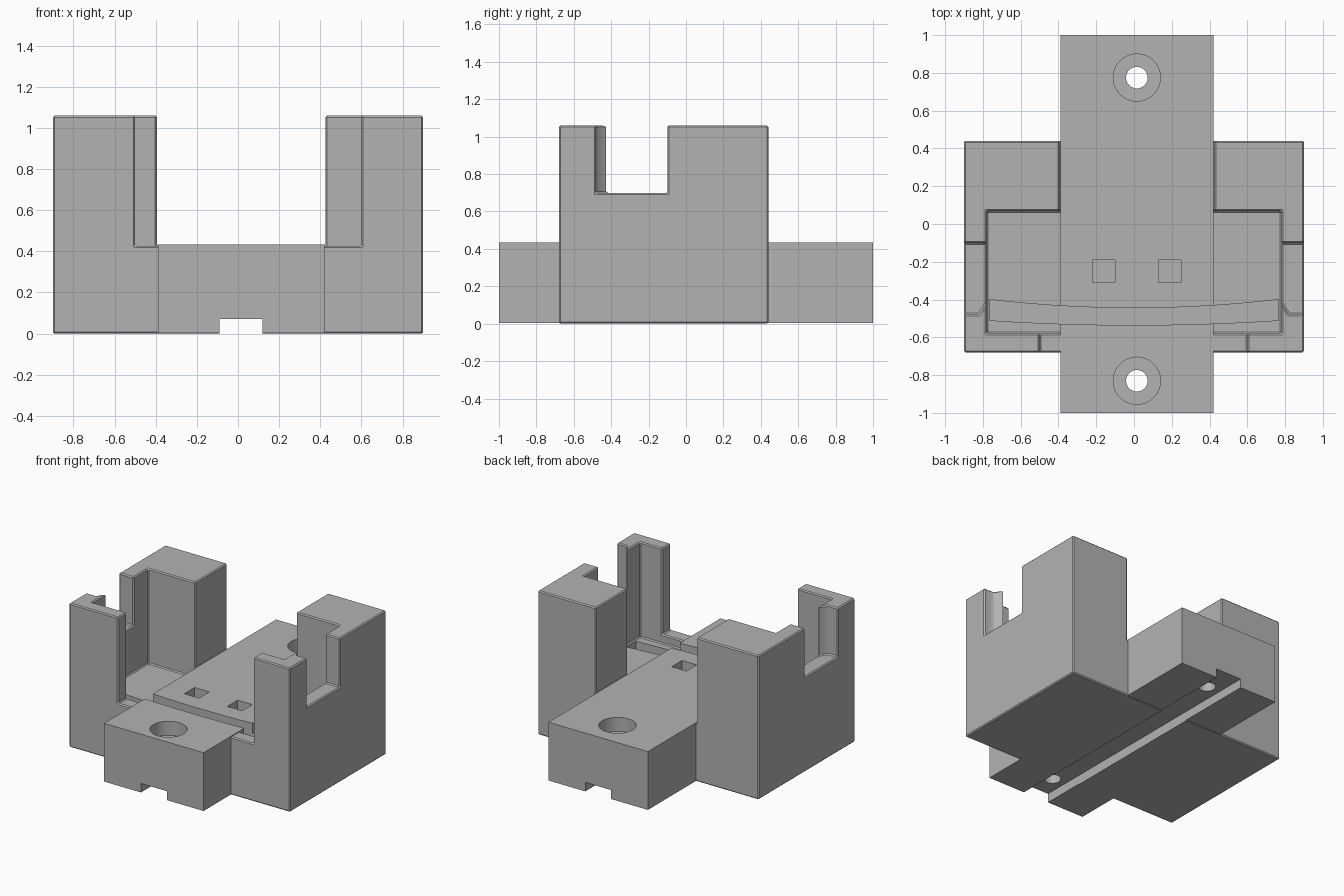
import bpy, bmesh

cube = bpy.data.objects.get("Cube")
if cube:
    bpy.data.objects.remove(cube, do_unlink=True)

grey = bpy.data.materials.new("plain grey")
grey.use_nodes = True
grey.diffuse_color = (0.45, 0.45, 0.45, 1)
grey.node_tree.nodes["Principled BSDF"].inputs["Base Color"].default_value = (0.45, 0.45, 0.45, 1)


def prism(name, outline, z0, z1):
    """Extrude a plan outline from z0 to z1."""
    bm = bmesh.new()
    face = bm.faces.new([bm.verts.new((x, y, z0)) for x, y in outline])
    top = bmesh.ops.extrude_face_region(bm, geom=[face])["geom"]
    for v in top:
        if isinstance(v, bmesh.types.BMVert):
            v.co.z = z1
    bmesh.ops.recalc_face_normals(bm, faces=bm.faces)
    mesh = bpy.data.meshes.new(name)
    bm.to_mesh(mesh)
    bm.free()
    mesh.materials.append(grey)
    obj = bpy.data.objects.new(name, mesh)
    bpy.context.collection.objects.link(obj)
    return obj


def box(name, x0, x1, y0, y1, z0, z1):
    return prism(name, [(x0, y0), (x1, y0), (x1, y1), (x0, y1)], z0, z1)


def cylinder(name, x, y, r, z0, z1):
    bpy.ops.mesh.primitive_cylinder_add(vertices=48, radius=r, depth=z1 - z0,
                                        location=(x, y, (z0 + z1) / 2))
    obj = bpy.context.object
    obj.name = name
    obj.data.materials.append(grey)
    return obj


def apply_modifier(obj, mod):
    bpy.context.view_layer.objects.active = obj
    bpy.ops.object.modifier_apply(modifier=mod.name)


def combine(obj, other, operation="DIFFERENCE"):
    mod = obj.modifiers.new("boolean", "BOOLEAN")
    mod.operation, mod.solver, mod.object = operation, "EXACT", other
    apply_modifier(obj, mod)
    bpy.data.objects.remove(other, do_unlink=True)


# Body with four corner towers
body = box("holder_body", -0.9, 0.9, -0.68, 0.44, 0, 1.06)
combine(body, box("cavity", -0.78, 0.78, -0.58, 0.07, 0.36, 1.5))
combine(body, box("channel", -0.395, 0.425, -1.2, 1.2, 0.427, 1.5))
combine(body, box("front_opening", -0.5, 0.6, -1.2, -0.5, 0.427, 1.5))

# Side notches, splayed towards the outside at the front
notch = [(0.95, -0.48), (0.82, -0.48), (0.78, -0.42), (0.7, -0.42), (0.7, -0.1), (0.95, -0.1)]
for side in (-1, 1):
    combine(body, prism("notch", [(side * x, y) for x, y in notch], 0.7, 1.5))

bevel = body.modifiers.new("bevel", "BEVEL")
bevel.width = 0.008
bevel.segments = 1
bevel.limit_method = "ANGLE"
apply_modifier(body, bevel)

# Mounting bar through the middle
combine(body, box("mounting_bar", -0.39, 0.42, -1, 1, 0.004, 0.433), "UNION")
combine(body, box("cable_groove", -0.09, 0.12, -1.2, 1.2, -0.2, 0.07))

# Curved slot across the floor
steps = [i / 12 - 1 for i in range(25)]
back = [(0.765 * t, -0.40 - 0.045 * (1 - t * t)) for t in steps]
front = [(0.765 * t, -0.51 - 0.025 * (1 - t * t)) for t in reversed(steps)]
combine(body, prism("curved_slot", back + front, 0.22, 0.65))

# Square pockets
for x in (-0.16, 0.19):
    combine(body, box("pocket", x - 0.06, x + 0.06, -0.31, -0.19, 0.25, 0.6))

# Counterbored screw holes
for y in (-0.83, 0.775):
    combine(body, cylinder("counterbore", 0.015, y, 0.125, 0.33, 0.6))
    combine(body, cylinder("screw_hole", 0.015, y, 0.057, -0.2, 0.6))

bpy.ops.object.select_all(action="DESELECT")
body.select_set(True)
bpy.context.view_layer.objects.active = body
bpy.ops.object.shade_smooth_by_angle(angle=0.5)
